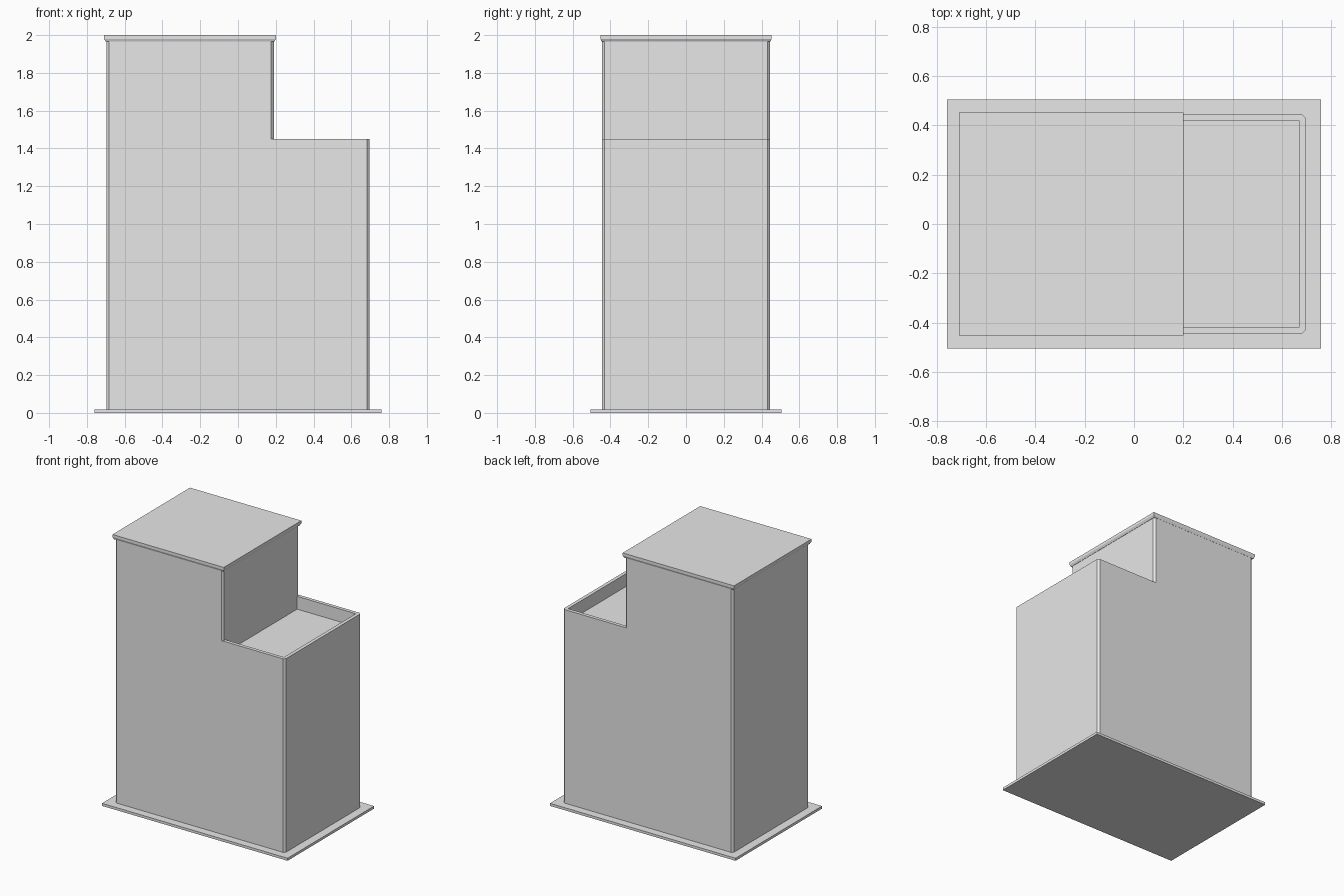
import bpy, bmesh

cube = bpy.data.objects.get("Cube")
if cube:
    bpy.data.objects.remove(cube, do_unlink=True)

# Single plain grey
grey = bpy.data.materials.new("plain_grey")
grey.use_nodes = True
COLOUR = (0.8, 0.8, 0.8, 1)
grey.diffuse_color = COLOUR
grey.node_tree.nodes["Principled BSDF"].inputs["Base Color"].default_value = COLOUR


def outline(x0, x1, half_y, cut=0):
    """Rectangle seen from above, with optional cut corners."""
    if not cut:
        return [(x0, -half_y), (x1, -half_y), (x1, half_y), (x0, half_y)]
    return [(x0 + cut, -half_y), (x1 - cut, -half_y),
            (x1, -half_y + cut), (x1, half_y - cut),
            (x1 - cut, half_y), (x0 + cut, half_y),
            (x0, half_y - cut), (x0, -half_y + cut)]


def loft(name, sections):
    """Closed flat-shaded solid through a stack of (outline, height) sections."""
    bm = bmesh.new()
    rings = [[bm.verts.new((x, y, z)) for x, y in pts] for pts, z in sections]
    bm.faces.new(rings[0][::-1])
    bm.faces.new(rings[-1])
    n = len(rings[0])
    for low, high in zip(rings, rings[1:]):
        for i in range(n):
            j = (i + 1) % n
            bm.faces.new((low[i], low[j], high[j], high[i]))
    mesh = bpy.data.meshes.new(name)
    bm.to_mesh(mesh)
    bm.free()
    mesh.materials.append(grey)
    obj = bpy.data.objects.new(name, mesh)
    bpy.context.collection.objects.link(obj)
    return obj


LEFT, RIGHT, STEP, HALF = -0.696, 0.696, 0.19, 0.446
CUT = 0.014
BASE, TERRACE, EAVES = 0.019, 1.45, 1.965

# Ground plate
plate = outline(-0.759, 0.759, 0.505)
loft("base_plate", [(plate, 0), (plate, BASE)])

# Lower body with the terrace sunk behind a parapet
footprint = outline(LEFT, RIGHT, HALF, CUT)
lower_body = loft("lower_body", [(footprint, BASE), (footprint, TERRACE)])
well = outline(STEP, 0.67, 0.42)
cutter = loft("terrace_cutter", [(well, TERRACE - 0.095), (well, TERRACE + 0.1)])
cutter.hide_render = True
sink = lower_body.modifiers.new("terrace", 'BOOLEAN')
sink.operation = 'DIFFERENCE'
sink.solver = 'EXACT'
sink.object = cutter
bpy.context.view_layer.objects.active = lower_body
bpy.ops.object.modifier_apply(modifier=sink.name)
bpy.data.objects.remove(cutter, do_unlink=True)

# Tower above the step
upper = outline(LEFT, STEP, HALF, CUT)
loft("tower", [(upper, TERRACE), (upper, EAVES + 0.01)])

# Roof slab with a flared lower edge
neck = outline(LEFT - 0.004, STEP + 0.002, HALF + 0.001)
slab = outline(-0.71, 0.201, 0.453)
loft("roof_slab", [(neck, EAVES), (slab, 1.98), (slab, 2.0)])
